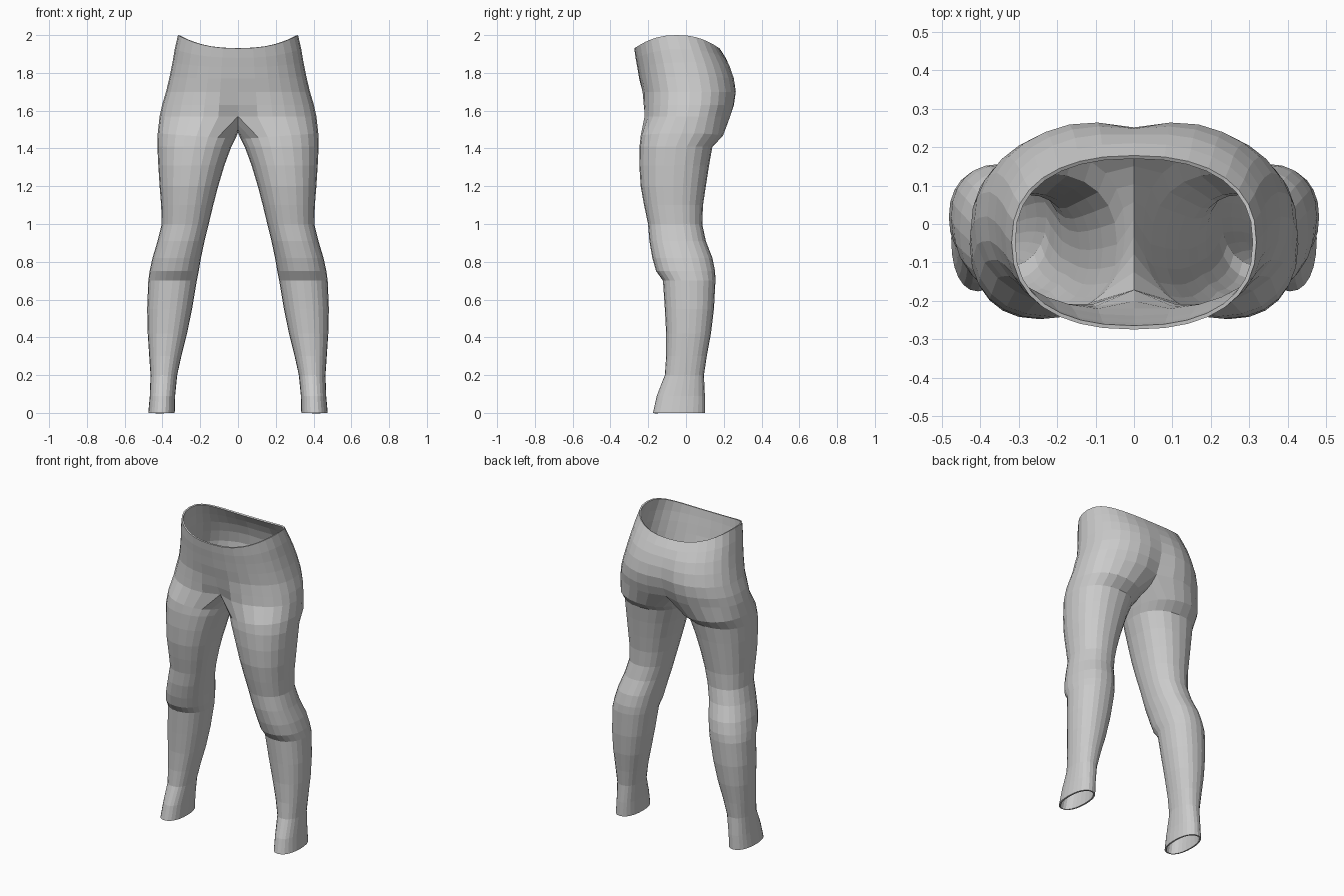
import bpy, bmesh, math

if "Cube" in bpy.data.objects:
    bpy.data.objects.remove(bpy.data.objects["Cube"])

N = 24        # sides of a leg
FRONT, BACK = -2, 14   # leg columns that continue to the centre front / back


def power(v, e):
    return math.copysign(abs(v) ** e, v)


def oval(a, cx, rx, cy, ry, n):
    """Rounded-square oval; angle 0 faces the front, then turns outward."""
    return cx + rx * power(math.sin(a), 2 / n), cy - ry * power(math.cos(a), 2 / n)


# Leg rings: height, inner x, outer x, front y, back y
LEG = [
    (0.00, .335, .475, -.175, .10),
    (0.09, .333, .467, -.155, .10),
    (0.20, .322, .463, -.112, .095),
    (0.30, .300, .470, -.105, .11),
    (0.42, .270, .478, -.105, .132),
    (0.55, .243, .481, -.112, .148),
    (0.70, .218, .475, -.122, .156),
    (0.75, .208, .468, -.158, .154),
    (0.82, .196, .453, -.178, .14),
    (0.91, .177, .426, -.194, .105),
    (1.00, .155, .404, -.201, .086),
    (1.10, .131, .407, -.222, .09),
    (1.20, .105, .415, -.240, .105),
    (1.31, .072, .422, -.247, .122),
    (1.41, .035, .427, -.246, .14),
    (1.48, .014, .425, -.240, .195),
]
# Hip rings: height, half width, front y, back y, front hollow, back cleft, waist rise
HIPS = [
    (1.57, .415, -.236, .250, .055, .045, 0),
    (1.63, .402, -.235, .268, .025, .035, 0),
    (1.70, .381, -.236, .276, .006, .025, 0),
    (1.77, .362, -.248, .263, 0, .015, .01),
    (1.83, .347, -.258, .240, 0, .008, .025),
    (1.88, .335, -.267, .210, 0, 0, .045),
    (1.93, .318, -.274, .178, 0, 0, .07),
]

bm = bmesh.new()
rings = []
for z, xi, xo, yf, yb in LEG:
    ring = []
    for i in range(N):
        x, y = oval(2 * math.pi * i / N, (xi + xo) / 2, (xo - xi) / 2,
                    (yf + yb) / 2, (yb - yf) / 2, 2.25)
        # the top ring dips toward the crotch
        dz = -.03 * (xo - x) / (xo - xi) if z > 1.45 else 0
        ring.append(bm.verts.new((x, y, z + dz)))
    rings.append(ring)

# Hip half rings, from centre front round the side to centre back
hips = []
span = BACK - FRONT
for z, w, yf, yb, hollow, cleft, rise in HIPS:
    row = []
    for k in range(span + 1):
        x, y = oval(math.pi * k / span, 0, w, (yf + yb) / 2, (yb - yf) / 2, 2.35)
        x = 0 if k in (0, span) else x
        near = math.exp(-(x / .09) ** 2)
        y += near * (hollow if k < span / 2 else -cleft)
        row.append(bm.verts.new((x, y, z + rise * (x / w) ** 2.5)))
    hips.append(row)

# Crotch seam closes the first hip row into a full leg ring
first, last = hips[0][0].co, hips[0][-1].co
inner = N - span - 1
seam = []
for j in range(1, inner + 1):
    u = j / (inner + 1)
    y = last.y + (first.y - last.y) * u
    seam.append(bm.verts.new((0, y, 1.57 - .085 * math.sin(math.pi * u) ** .7)))
loop = hips[0] + seam
rings.append([loop[(i - FRONT) % N] for i in range(N)])

for lo, hi in zip(rings, rings[1:]):
    for i in range(N):
        j = (i + 1) % N
        bm.faces.new((lo[i], lo[j], hi[j], hi[i]))
for lo, hi in zip(hips, hips[1:]):
    for k in range(span):
        bm.faces.new((lo[k], lo[k + 1], hi[k + 1], hi[k]))

mesh = bpy.data.meshes.new("leggings")
bm.to_mesh(mesh)
bm.free()
leggings = bpy.data.objects.new("leggings", mesh)
bpy.context.collection.objects.link(leggings)

# Other leg, then cloth thickness
mirror = leggings.modifiers.new("other_leg", 'MIRROR')
mirror.use_clip = True
mirror.merge_threshold = .0005
cloth = leggings.modifiers.new("cloth_thickness", 'SOLIDIFY')
cloth.thickness = .01
cloth.offset = -1
